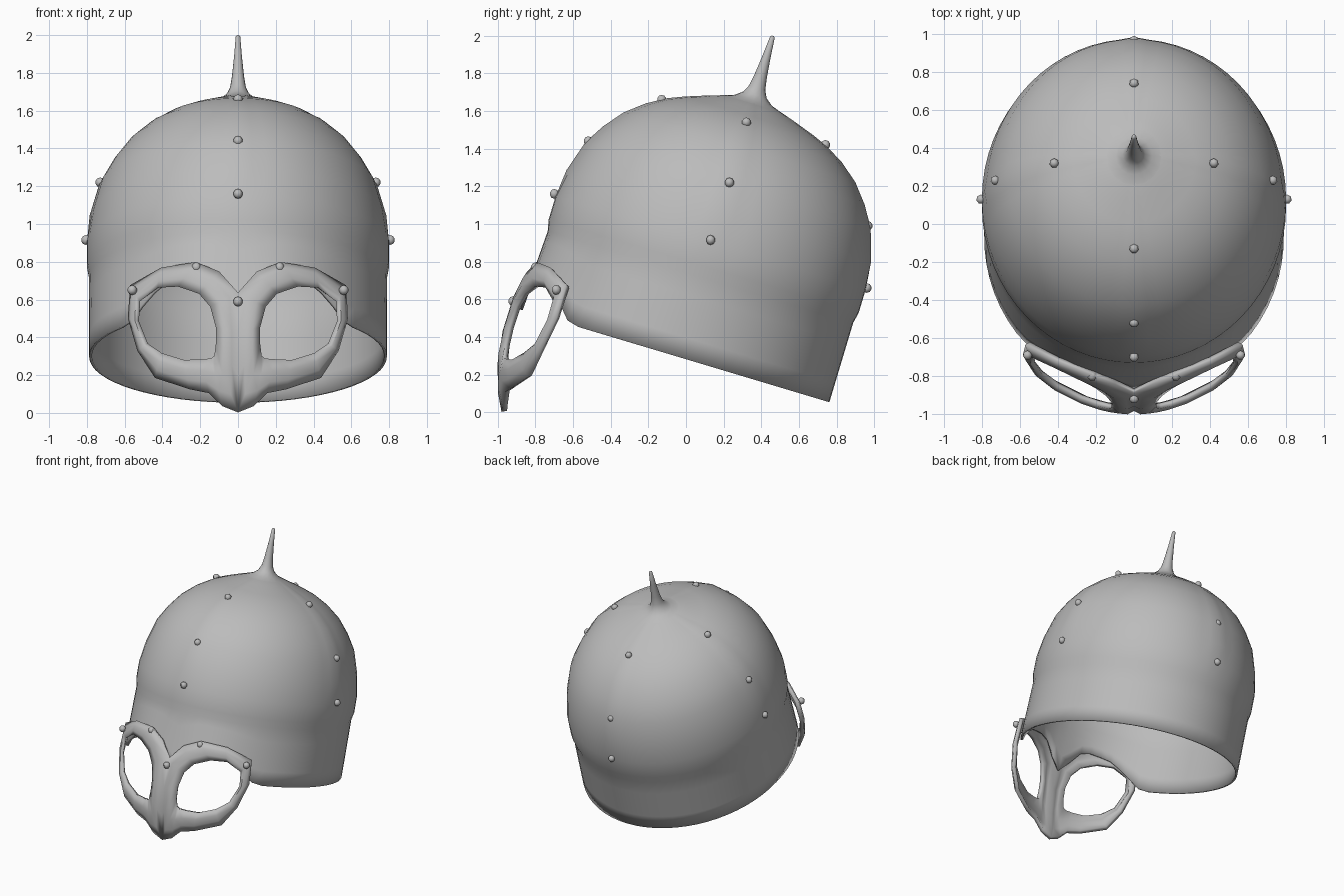
import bpy, bmesh, math
from mathutils import Matrix, Vector

if "Cube" in bpy.data.objects:
    bpy.data.objects.remove(bpy.data.objects["Cube"])

steel = bpy.data.materials.new("grey steel")
steel.use_nodes = True
GREY = (0.5, 0.5, 0.5, 1)
steel.diffuse_color = GREY
steel.node_tree.nodes["Principled BSDF"].inputs["Base Color"].default_value = GREY

HALF_X, HALF_Y = 0.80, 0.86
SEGS = 64
# The bowl leans back about the x axis
TILT = Matrix.Rotation(math.radians(-16.7), 4, 'X') @ Matrix.Translation((0, -0.133, 0))


def lerp_table(table, t):
    """Piecewise linear lookup in a list of (key, value) pairs."""
    for (a, va), (b, vb) in zip(table, table[1:]):
        if t <= b:
            return va + (vb - va) * max(0, (t - a) / (b - a))
    return table[-1][1]


def finish(bm, name, angle=40):
    bmesh.ops.recalc_face_normals(bm, faces=bm.faces)
    mesh = bpy.data.meshes.new(name)
    bm.to_mesh(mesh)
    bm.free()
    obj = bpy.data.objects.new(name, mesh)
    bpy.context.collection.objects.link(obj)
    mesh.materials.append(steel)
    bpy.ops.object.select_all(action='DESELECT')
    obj.select_set(True)
    bpy.context.view_layer.objects.active = obj
    bpy.ops.object.shade_smooth_by_angle(angle=math.radians(angle))
    return obj


def loft(bm, rings, closed=True):
    for low, high in zip(rings, rings[1:]):
        n = len(low)
        for i in range(n if closed else n - 1):
            j = (i + 1) % n
            bm.faces.new((low[i], low[j], high[j], high[i]))


def solidify(obj, thickness, offset):
    mod = obj.modifiers.new("thickness", 'SOLIDIFY')
    mod.thickness, mod.offset = thickness, offset


# Bowl: arched brow edge, straight band, overhanging ridged dome
BROW = [(0, 0.27), (0.06, 0.33), (0.15, 0.45), (0.25, 0.48), (0.4, 0.45),
        (0.5, 0.36), (0.58, 0.27)]
DOME = [(0.77, 1.0), (0.90, 1.0), (1.05, 0.97), (1.22, 0.908), (1.33, 0.83),
        (1.43, 0.735), (1.51, 0.62), (1.57, 0.50), (1.605, 0.40),
        (1.65, 0.25), (1.68, 0.15), (1.70, 0.05)]


def bowl_point(i, r, w):
    a = 2 * math.pi * i / SEGS
    return Vector((HALF_X * r * math.sin(a), -HALF_Y * r * math.cos(a), w))


bm = bmesh.new()
rings = []
for step in range(5):
    t = step / 4
    ring = []
    for i in range(SEGS):
        p = bowl_point(i, 1, 0)
        bottom = lerp_table(BROW, abs(p.x)) if p.y < -0.3 else 0.27
        flare = 0.025 * max(0, -p.y / HALF_Y) * (1 - t)
        ring.append(bm.verts.new(bowl_point(i, 0.985 + flare, bottom + (0.71 - bottom) * t)))
    rings.append(ring)
for w, r in DOME:
    ring = []
    for i in range(SEGS):
        ridge = 0.012 if i % (SEGS // 4) == 0 and 0.9 < w < 1.66 else 0
        ring.append(bm.verts.new(bowl_point(i, r + ridge, w)))
    rings.append(ring)
loft(bm, rings)
bm.faces.new(rings[-1])
bm.transform(TILT)
solidify(finish(bm, "helmet_bowl"), 0.015, -1)

# Spike flaring out of the crown
SPIKE = [(1.672, 0.18), (1.69, 0.12), (1.72, 0.075), (1.76, 0.052),
         (1.82, 0.040), (1.93, 0.026), (2.04, 0.015), (2.048, 0.006)]
bm = bmesh.new()
rings = [[bm.verts.new(bowl_point(i, r, w)) for i in range(0, SEGS, 4)] for w, r in SPIKE]
loft(bm, rings)
bm.faces.new(rings[-1])
bm.transform(TILT)
finish(bm, "crown_spike", 60)

# Eye guard: a strip around one eye opening, mirrored to the other side
OUTER = [(0, 0.63), (0.10, 0.74), (0.22, 0.79), (0.40, 0.76), (0.56, 0.67),
         (0.57, 0.50), (0.52, 0.33), (0.43, 0.19), (0.25, 0.13), (0.15, 0.11),
         (0.08, 0.04), (0, 0.005), (0, 0.20), (0, 0.42)]
INNER = [(0.14, 0.56), (0.20, 0.63), (0.31, 0.67), (0.42, 0.665), (0.52, 0.59),
         (0.53, 0.48), (0.48, 0.36), (0.40, 0.31), (0.28, 0.275), (0.19, 0.28),
         (0.14, 0.285), (0.12, 0.30), (0.11, 0.36), (0.11, 0.45)]
FRONT = [(0, 0.965), (0.3, 0.97), (0.42, 0.945), (0.55, 0.91), (0.65, 0.87), (0.79, 0.82)]


def guard_point(x, z, push=0):
    return Vector((x, 0.75 * x * x - lerp_table(FRONT, z) - push, z))


bm = bmesh.new()
rings = [[], [], [], []]
for (xo, zo), (xi, zi) in zip(OUTER, INNER):
    for ring, t, push in zip(rings, (0, 0.33, 0.67, 1), (0, 0.018, 0.018, 0)):
        ring.append(bm.verts.new(guard_point(xo + (xi - xo) * t, zo + (zi - zo) * t, push)))
loft(bm, rings)
guard = finish(bm, "eye_guard", 50)
mirror = guard.modifiers.new("mirror", 'MIRROR')
mirror.use_clip = True
solidify(guard, 0.03, 0)

# Rivets along the ridges and the eye guard
CENTRE = [(-0.13, 1.66), (-0.52, 1.44), (-0.70, 1.16), (0.74, 1.42),
          (0.965, 0.99), (0.96, 0.66), (-0.92, 0.59)]
PAIRS = [(0.42, 0.32, 1.54), (0.73, 0.23, 1.22), (0.805, 0.13, 0.915),
         (0.22, -0.80, 0.77), (0.56, -0.69, 0.65)]
spots = [(0, y, z) for y, z in CENTRE]
spots += [(s * x, y, z) for x, y, z in PAIRS for s in (1, -1)]
bm = bmesh.new()
for spot in spots:
    bmesh.ops.create_uvsphere(bm, u_segments=7, v_segments=5, radius=0.026,
                              matrix=Matrix.Translation(spot))
finish(bm, "rivets", 60)
